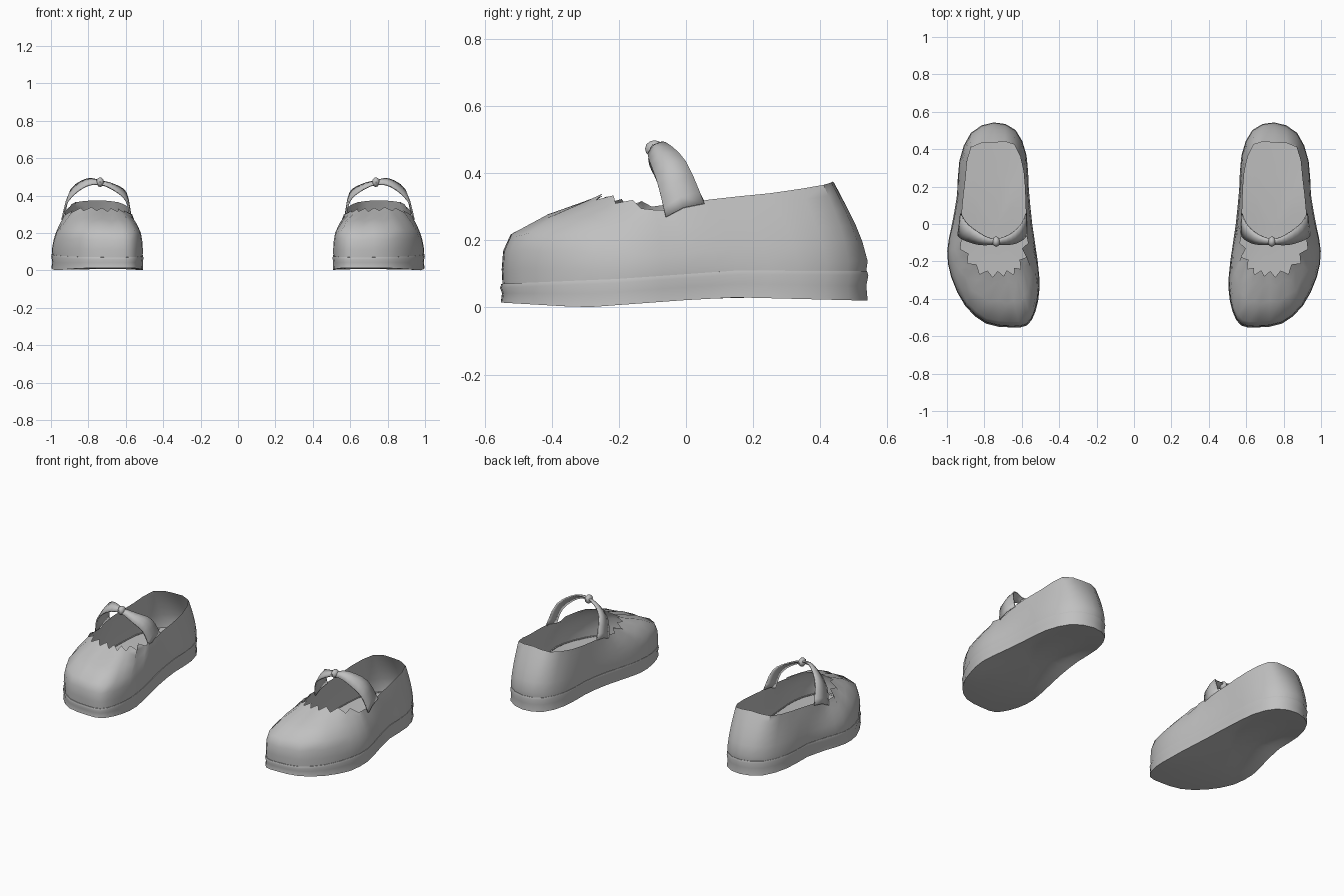
import bpy, bmesh, math
from mathutils import Vector

cube = bpy.data.objects.get("Cube")
if cube:
    bpy.data.objects.remove(cube, do_unlink=True)

grey = bpy.data.materials.new("plain grey")
grey.use_nodes = True
COL = (0.53, 0.53, 0.53, 1)
grey.diffuse_color = COL
grey.node_tree.nodes["Principled BSDF"].inputs["Base Color"].default_value = COL

# Left shoe footprint, anticlockwise from the toe
OUTLINE = [(.66, -.545), (.79, -.525), (.90, -.43), (.972, -.28), (.992, -.14), (.965, 0),
           (.94, .15), (.93, .33), (.87, .48), (.75, .535), (.635, .495), (.578, .36),
           (.568, .18), (.552, 0), (.52, -.2), (.51, -.34), (.53, -.46), (.575, -.535)]
# Matching points on the rim of the foot opening
RIM = [(.70, -.265, .315), (.755, -.27, .32), (.82, -.255, .32), (.88, -.2, .31),
       (.915, -.13, .295), (.925, -.04, .29), (.92, .06, .32), (.90, .25, .34),
       (.87, .41, .365), (.75, .435, .375), (.64, .425, .365), (.59, .28, .34),
       (.58, .1, .32), (.575, 0, .315), (.58, -.1, .30), (.585, -.17, .30),
       (.615, -.23, .31), (.65, -.26, .315)]
# Wall profile as (inward share, upward share), at toe and at heel
TOE_WALL = [(0, 0), (-.01, .2), (.005, .4), (.08, .58), (.45, .79), (.8, .92), (1, 1)]
HEEL_WALL = [(0, 0), (-.06, .15), (.1, .36), (.3, .54), (.55, .72), (.8, .88), (1, 1)]


def spline(pts, steps, closed):
    """Catmull-Rom curve through the given points."""
    p = [Vector(q) for q in pts]
    n = len(p)
    get = (lambda i: p[i % n]) if closed else (lambda i: p[max(0, min(n - 1, i))])
    out = []
    for i in range(n if closed else n - 1):
        a, b, c, d = get(i - 1), get(i), get(i + 1), get(i + 2)
        for k in range(steps):
            t = k / steps
            out.append(.5 * (2 * b + (c - a) * t + (2 * a - 5 * b + 4 * c - d) * t * t
                             + (3 * b - a - 3 * c + d) * t ** 3))
    return out if closed else out + [p[-1]]


def along(y, table):
    """Linear lookup of a height along the shoe."""
    for (y0, z0), (y1, z1) in zip(table, table[1:]):
        if y <= y1:
            return z0 + (z1 - z0) * max(0, (y - y0) / (y1 - y0))
    return table[-1][1]


def sole_bottom(y):
    return along(y, [(-.56, .015), (-.3, 0), (0, .022), (.15, .03), (.55, .02)])


def sole_top(y):
    return along(y, [(-.56, .07), (-.2, .085), (.15, .11), (.55, .108)])


def loft(name, rings, side, closed=True, cap_start=False, cap_end=False):
    """Skin a stack of rings; side -1 gives the mirrored right shoe."""
    bm = bmesh.new()
    rows = [[bm.verts.new((v[0] * side, v[1], v[2])) for v in r] for r in rings]

    def face(vs):
        bm.faces.new(vs if side > 0 else vs[::-1])

    n = len(rows[0])
    for a, b in zip(rows, rows[1:]):
        for i in range(n if closed else n - 1):
            j = (i + 1) % n
            face([a[i], a[j], b[j], b[i]])
    for row, on, flip in ((rows[0], cap_start, True), (rows[-1], cap_end, False)):
        if on:
            c = bm.verts.new(sum((v.co for v in row), Vector()) / n)
            for i in range(n):
                j = (i + 1) % n
                face([row[j], row[i], c] if flip else [row[i], row[j], c])
    return finish(name, bm)


def finish(name, bm):
    me = bpy.data.meshes.new(name)
    bm.to_mesh(me)
    bm.free()
    me.materials.append(grey)
    ob = bpy.data.objects.new(name, me)
    bpy.context.collection.objects.link(ob)
    bpy.ops.object.select_all(action='DESELECT')
    ob.select_set(True)
    bpy.context.view_layer.objects.active = ob
    bpy.ops.object.shade_smooth_by_angle(angle=math.radians(45))
    return ob


outline = spline(OUTLINE, 2, True)
rim = spline(RIM, 2, True)
middle = Vector((.75, 0))

# Scalloped front edge of the opening
for i, r in enumerate(rim):
    if r.y < -.1:
        inward = Vector((.75 - r.x, -.08 - r.y, 0)).normalized()
        r += (inward * .018 + Vector((0, 0, .018))) if i % 2 else inward * -.014


def scaled(k, grow, height):
    """Footprint scaled about the middle, grown outward, with a height rule."""
    ring = []
    for p in outline:
        d = p - middle
        q = middle + d * k + d.normalized() * grow
        ring.append(Vector((q.x, q.y, height(q.y))))
    return ring


def arch(y, lift):
    return sole_bottom(y) + lift * max(0, 1 - abs(y - .1) / .5)


for side, label in ((1, "left"), (-1, "right")):
    # Upper: walls blend from a rounded toe to a straighter heel
    rings = []
    for (ta, tb), (ha, hb) in zip(TOE_WALL, HEEL_WALL):
        ring = []
        for o, r in zip(outline, rim):
            w = max(0, min(1, (o.y + .45) / .4))
            a, b = ta + (ha - ta) * w, tb + (hb - tb) * w
            base = sole_top(o.y) - .012
            ring.append(Vector((o.x + (r.x - o.x) * a, o.y + (r.y - o.y) * a,
                                base + (r.z - base) * b)))
        rings.append(ring)
    loft(label + "_upper", rings, side)

    # Sole: arched underside, pinched welt and flat top edge
    loft(label + "_sole", [
        scaled(.45, 0, lambda y: arch(y, .035)),
        scaled(.8, 0, lambda y: arch(y, .02)),
        scaled(1, .006, sole_bottom),
        scaled(1, .002, lambda y: (sole_bottom(y) + sole_top(y)) / 2),
        scaled(1, .008, lambda y: sole_top(y) - .012),
        scaled(1, .004, sole_top),
        scaled(.97, 0, sole_top)], side, cap_start=True)

    # Footbed inside the shoe
    loft(label + "_footbed", [scaled(.98, 0, lambda y: sole_top(y) - .004),
                              scaled(.5, 0, lambda y: sole_top(y) - .012)],
         side, cap_end=True)

    # Strap: a tilted band arching over the opening, narrow at the knot
    front = spline([(.945, -.06, .27), (.915, -.085, .37), (.83, -.112, .445), (.74, -.112, .462),
                    (.65, -.11, .425), (.592, -.085, .37), (.57, -.06, .28)], 3, False)
    back = spline([(.93, .055, .31), (.895, .0, .435), (.81, -.06, .492), (.74, -.08, .484),
                   (.66, -.055, .462), (.597, .0, .42), (.573, .055, .315)], 3, False)
    centre = [(f + b) / 2 + Vector((0, -.004, .008)) for f, b in zip(front, back)]
    strap = loft(label + "_strap", [back, centre, front], side, closed=False)
    solid = strap.modifiers.new("thickness", 'SOLIDIFY')
    solid.thickness = .008
    solid.offset = -1

    # Knot pinching the strap
    bm = bmesh.new()
    bmesh.ops.create_uvsphere(bm, u_segments=10, v_segments=6, radius=1)
    for v in bm.verts:
        v.co = Vector((v.co.x * .021 + .737 * side, v.co.y * .028 - .094, v.co.z * .026 + .472))
    finish(label + "_knot", bm)
